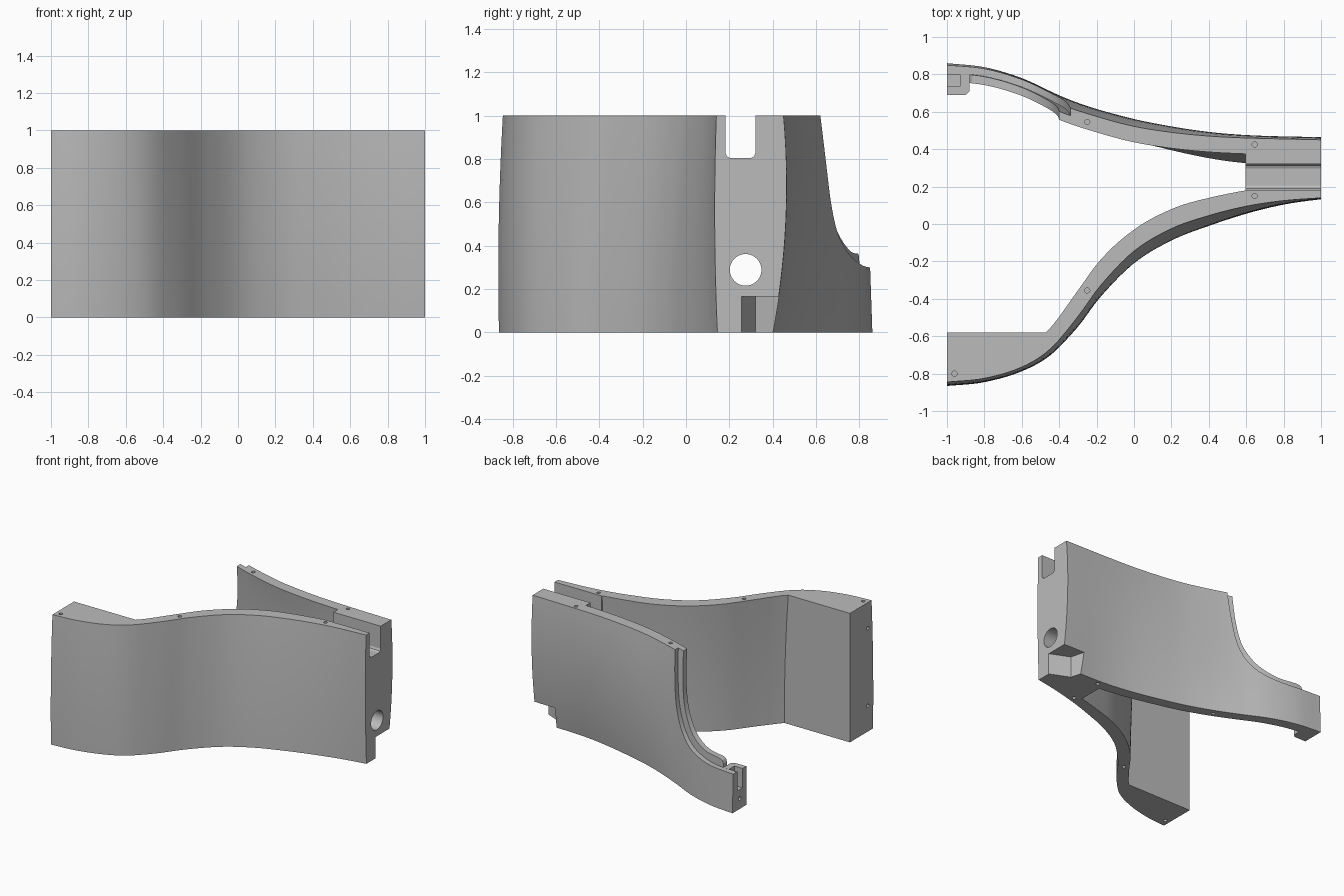
import bpy, bmesh, math

cube = bpy.data.objects.get("Cube")
if cube:
    bpy.data.objects.remove(cube, do_unlink=True)

grey = bpy.data.materials.new("plain_grey")
grey.use_nodes = True
grey.diffuse_color = (0.5, 0.5, 0.5, 1)
grey.node_tree.nodes["Principled BSDF"].inputs["Base Color"].default_value = (0.5, 0.5, 0.5, 1)


def curve(pts):
    """Smooth function through the given points."""
    n = len(pts)

    def slope(i):
        a, b = pts[max(i - 1, 0)], pts[min(i + 1, n - 1)]
        return (b[1] - a[1]) / (b[0] - a[0])

    def f(x):
        i = 0
        while i < n - 2 and x > pts[i + 1][0]:
            i += 1
        (xa, ya), (xb, yb) = pts[i], pts[i + 1]
        h = xb - xa
        t = (x - xa) / h
        return ((1 + 2 * t) * (1 - t) ** 2 * ya + t * (1 - t) ** 2 * h * slope(i)
                + t * t * (3 - 2 * t) * yb + t * t * (t - 1) * h * slope(i + 1))
    return f


def smooth_path(pts, steps=5):
    fx = curve([(i, p[0]) for i, p in enumerate(pts)])
    fz = curve([(i, p[1]) for i, p in enumerate(pts)])
    count = (len(pts) - 1) * steps
    return [(fx(k / steps), fz(k / steps)) for k in range(count + 1)]


def finish(bm, name):
    bmesh.ops.recalc_face_normals(bm, faces=bm.faces)
    mesh = bpy.data.meshes.new(name)
    bm.to_mesh(mesh)
    bm.free()
    mesh.materials.append(grey)
    ob = bpy.data.objects.new(name, mesh)
    bpy.context.scene.collection.objects.link(ob)
    return ob


def prism(name, pts, axis, a, b):
    """Extrude a flat outline along one axis from a to b."""
    place = {"x": lambda p, d: (d, p[0], p[1]),
             "y": lambda p, d: (p[0], d, p[1]),
             "z": lambda p, d: (p[0], p[1], d)}[axis]
    bm = bmesh.new()
    lo = [bm.verts.new(place(p, a)) for p in pts]
    hi = [bm.verts.new(place(p, b)) for p in pts]
    bm.faces.new(lo)
    bm.faces.new(hi)
    for i in range(len(pts)):
        j = (i + 1) % len(pts)
        bm.faces.new((lo[i], lo[j], hi[j], hi[i]))
    return finish(bm, name)


def circle(u, v, r, n):
    return [(u + r * math.cos(math.tau * i / n), v + r * math.sin(math.tau * i / n)) for i in range(n)]


def rect(u0, u1, v0, v1):
    return [(u0, v0), (u1, v0), (u1, v1), (u0, v1)]


def wall(name, outer, inner, columns, rows=14):
    """Solid between two surfaces; columns(z) gives the x stations of a row."""
    bm = bmesh.new()
    out, inn = [], []
    for k in range(rows + 1):
        z = k / rows
        xs = columns(z)
        out.append([bm.verts.new((x, outer(x, z), z)) for x in xs])
        inn.append([bm.verts.new((x, inner(x, z), z)) for x in xs])
    last = len(xs) - 1
    for k in range(rows):
        for i in range(last):
            for g in (out, inn):
                bm.faces.new((g[k][i], g[k][i + 1], g[k + 1][i + 1], g[k + 1][i]))
        for i in (0, last):
            bm.faces.new((out[k][i], inn[k][i], inn[k + 1][i], out[k + 1][i]))
    for k in (0, rows):
        for i in range(last):
            bm.faces.new((out[k][i], out[k][i + 1], inn[k][i + 1], inn[k][i]))
    return finish(bm, name)


def combine(target, tool, operation):
    tool.hide_render = True
    mod = target.modifiers.new("shape", "BOOLEAN")
    mod.operation = operation
    mod.solver = "EXACT"
    mod.object = tool
    bpy.context.view_layer.objects.active = target
    bpy.ops.object.modifier_apply(modifier=mod.name)
    bpy.data.objects.remove(tool, do_unlink=True)


def spread(a, b, n):
    return [a + (b - a) * i / n for i in range(n + 1)]


# Front wall: S-curve in plan, leaning out slightly towards the base
front_top = curve([(-1, -.845), (-.8, -.825), (-.6, -.765), (-.45, -.67), (-.3, -.495), (-.18, -.33),
                   (0, -.145), (.2, -.025), (.4, .045), (.6, .095), (.8, .125), (1, .14)])
front_lean = curve([(-1, -.018), (-.6, -.02), (-.4, -.04), (-.3, -.055), (0, -.065), (.3, -.06), (.6, -.04), (1, .005)])
front_thick = curve([(-1, .08), (-.6, .09), (-.46, .11), (-.3, .14), (-.15, .135), (0, .115), (.3, .1), (.6, .085), (1, .08)])
PAD = -0.58


def front_outer(x, z):
    return front_top(x) + front_lean(x) * (1 - z) - 0.04 * z * (1 - z)


def front_back(x, z):
    return front_outer(x, z) + front_thick(x)


def pad_corner(z):
    lo, hi = -0.7, -0.2
    for _ in range(25):
        mid = (lo + hi) / 2
        lo, hi = (mid, hi) if front_back(mid, z) < PAD else (lo, mid)
    return lo


def front_columns(z):
    c = pad_corner(z)
    return spread(-1, c, 16)[:-1] + spread(c, 1, 44)


body = wall("curved_housing", front_outer, lambda x, z: max(front_back(x, z), PAD), front_columns)

# Back wall: an outer skin and an inner tongue, each with its own swept cutaway
back_top = curve([(-1, .825), (-.8, .798), (-.6, .735), (-.4, .642), (-.2, .575), (0, .522),
                  (.2, .49), (.4, .47), (.6, .46), (1, .45)])
back_lean = curve([(-1, .035), (-.6, .045), (-.4, .045), (-.2, .025), (.1, 0), (.6, -.05), (1, -.05)])
back_bulge = curve([(-1, 0), (-.4, .015), (0, .035), (1, .035)])


def back_layer(depth):
    return lambda x, z: (back_top(x) + back_lean(x) * (1 - z)
                         + back_bulge(x) * 4 * z * (1 - z) - depth)


def back_columns(z):
    return spread(-1, 1, 56)


skin = wall("back_skin", back_layer(0), back_layer(.05), back_columns)
tongue = wall("back_tongue", back_layer(.04), back_layer(.085), back_columns)
skin_edge = smooth_path([(-.335, 1.1), (-.34, 1), (-.355, .8), (-.385, .6), (-.45, .45),
                         (-.56, .355), (-.72, .31), (-.9, .3), (-1.1, .3)])
tongue_edge = smooth_path([(-.395, 1.1), (-.4, 1), (-.41, .8), (-.44, .62), (-.5, .5),
                           (-.58, .42), (-.7, .37), (-.85, .36), (-.88, .33)])
combine(skin, prism("skin_cutter", skin_edge + [(-1.1, 1.1)], "y", .2, 1.2), "DIFFERENCE")
combine(tongue, prism("tongue_cutter", tongue_edge + [(-.88, .3), (-1.1, .3), (-1.1, 1.1)],
                      "y", .2, 1.2), "DIFFERENCE")
combine(skin, tongue, "UNION")

# Boss at the free tip of the back wall, with a slot open to the end
boss = [(-1, .69), (-.9, .69), (-.88, .71), (-.88, .8), (-1, .8)]
combine(skin, prism("tip_boss", boss, "z", 0, .3), "UNION")
combine(skin, prism("tip_slot", rect(-1.1, -.93, .735, .8), "z", .15, .4), "DIFFERENCE")

# End block joining the two walls
block = [(.595, .11), (1, .17), (1, .385), (.595, .395)]
combine(body, prism("end_block", block, "z", 0, 1), "UNION")
combine(body, skin, "UNION")

# Block openings: top slot with rounded floor, through bore, bottom notch
slot = [(.183, 1.1), (.183, .825), (.19, .81), (.205, .803),
        (.298, .803), (.313, .81), (.32, .825), (.32, 1.1)]
combine(body, prism("top_slot", slot, "x", .55, 1.1), "DIFFERENCE")
combine(body, prism("bore", circle(.275, .288, .073, 40), "x", .55, 1.1), "DIFFERENCE")
notch = [(1.1, .212), (.85, .32), (.79, .55), (1.1, .55)]
combine(body, prism("bottom_notch", notch, "z", -.1, .165), "DIFFERENCE")

# Small pin holes in the top rim, the base and the end faces
top_holes = [(-.96, -.8), (-.25, -.355), (.645, .15), (.645, .425), (-.25, .545)]
base_holes = [(-.96, -.8), (-.25, -.41), (.645, .11), (.645, .37), (-.25, .57)]
end_holes = [(-.8, .2), (-.8, .8), (.77, .08)]
for axis, spots, a, b in (("z", top_holes, .95, 1.1), ("z", base_holes, -.1, .05),
                          ("x", end_holes, -1.1, -.95)):
    for u, v in spots:
        combine(body, prism("pin_hole", circle(u, v, .014, 14), axis, a, b), "DIFFERENCE")

# Smooth curved faces, crisp edges
bpy.ops.object.select_all(action="DESELECT")
body.select_set(True)
bpy.context.view_layer.objects.active = body
bpy.ops.object.shade_smooth_by_angle(angle=math.radians(25))
